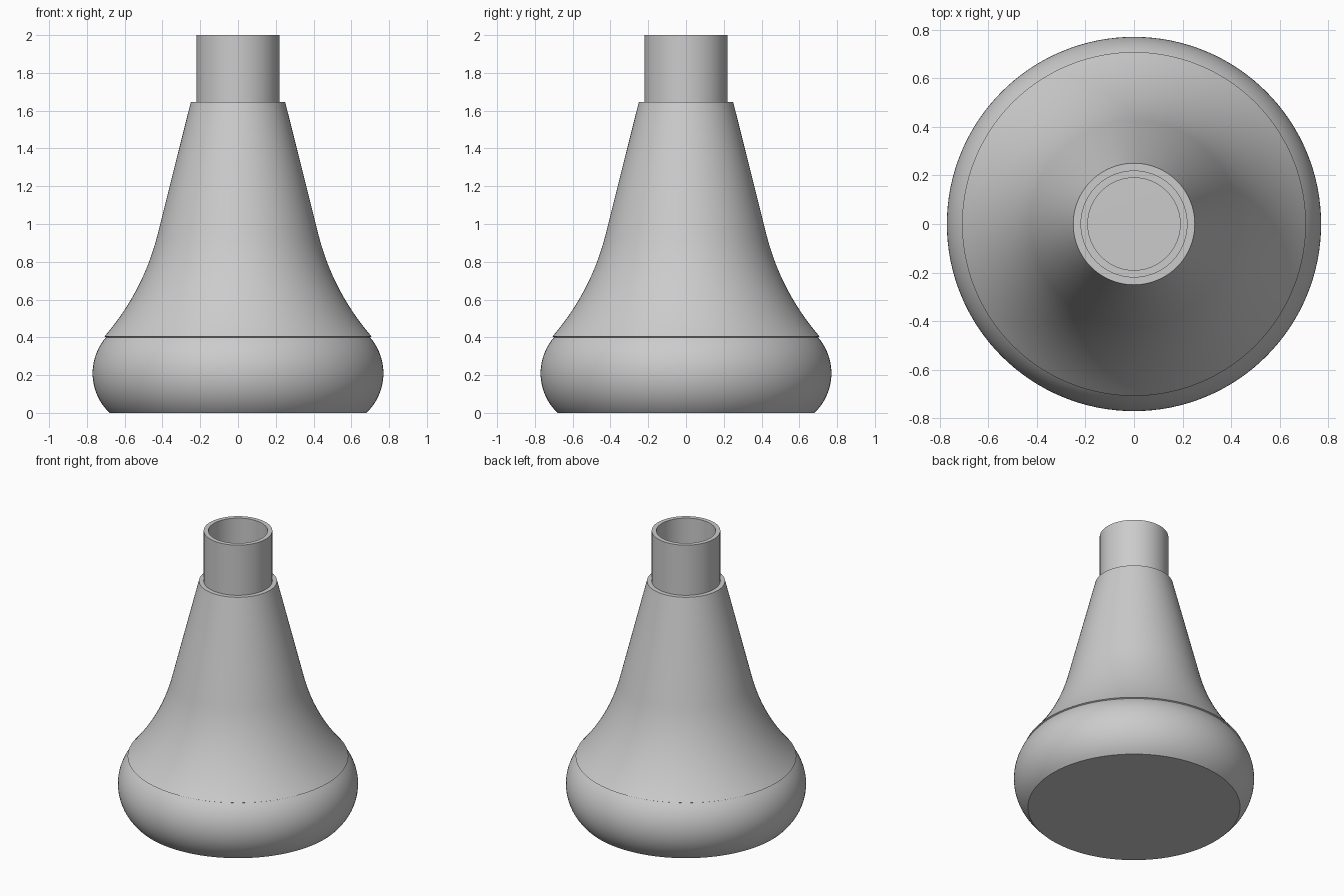
import bpy
import bmesh
from math import cos, sin, radians, pi
from mathutils import Vector

SEGMENTS = 128
WALL = 0.03

cube = bpy.data.objects.get("Cube")
if cube:
    bpy.data.objects.remove(cube, do_unlink=True)

grey = bpy.data.materials.new("light grey")
grey.use_nodes = True
colour = (0.6, 0.6, 0.6, 1)
grey.diffuse_color = colour
grey.node_tree.nodes["Principled BSDF"].inputs["Base Color"].default_value = colour


def arc(centre, radius, start, end, steps):
    """Points of a circular arc in the (radius, height) plane."""
    angles = [radians(start + (end - start) * i / steps) for i in range(steps + 1)]
    return [(centre[0] + radius * cos(a), centre[1] + radius * sin(a)) for a in angles]


def lathe(name, profile):
    """Revolve a (radius, height) profile around the z axis."""
    bm = bmesh.new()
    verts = [bm.verts.new((r, 0, z)) for r, z in profile]
    edges = [bm.edges.new(pair) for pair in zip(verts, verts[1:])]
    bmesh.ops.spin(bm, geom=verts + edges, cent=(0, 0, 0), axis=(0, 0, 1),
                   angle=2 * pi, steps=SEGMENTS, use_merge=True)
    bmesh.ops.remove_doubles(bm, verts=bm.verts, dist=1e-4)
    bmesh.ops.recalc_face_normals(bm, faces=bm.faces)
    mesh = bpy.data.meshes.new(name)
    bm.to_mesh(mesh)
    bm.free()
    mesh.materials.append(grey)
    obj = bpy.data.objects.new(name, mesh)
    bpy.context.collection.objects.link(obj)
    bpy.ops.object.select_all(action="DESELECT")
    obj.select_set(True)
    bpy.context.view_layer.objects.active = obj
    bpy.ops.object.shade_smooth_by_angle(angle=radians(30))
    return obj


# Hollow body: rounded foot, flared waist, straight cone, narrow shoulder
def wall_profile(inset):
    foot = arc((0.48, 0.21), 0.29 - inset, -46.4, 41, 20)
    waist = arc((1.696, 1.264), 1.31 + inset, 221, 194.1, 16)
    return foot + waist


outer = [(0, 0)] + wall_profile(0) + [(0.25, 1.645)]
inner = [(0.22, 1.645)] + wall_profile(WALL)[::-1] + [(0, WALL)]
lathe("flask_body", outer + inner)

# Open neck tube seated in the shoulder
lathe("neck_tube", [(0.22, 1.6), (0.22, 2), (0.19, 2), (0.19, 1.6), (0.22, 1.6)])
